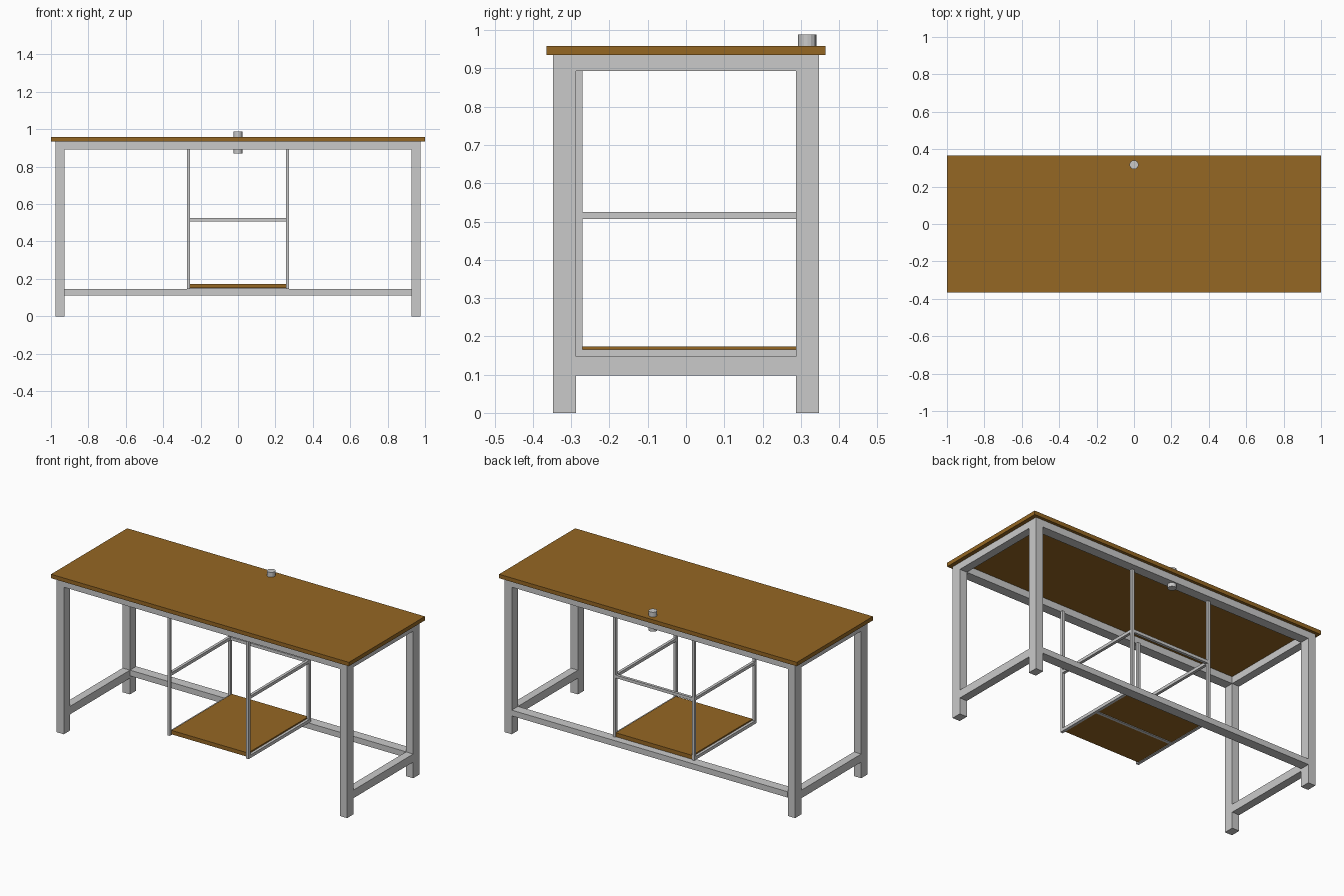
import bpy, math

if "Cube" in bpy.data.objects:
    bpy.data.objects.remove(bpy.data.objects["Cube"])

def material(name, rgb):
    m = bpy.data.materials.new(name)
    m.diffuse_color = (*rgb, 1)
    m.use_nodes = True
    m.node_tree.nodes["Principled BSDF"].inputs["Base Color"].default_value = m.diffuse_color
    return m

metal = material("light grey metal", (0.59, 0.59, 0.59))
wood = material("brown wood", (0.30, 0.135, 0.017))

def box(name, x, y, z, mat):
    """Box from (min, max) ranges on each axis."""
    lo, hi = zip(x, y, z)
    v = [(a, b, c) for a in (lo[0], hi[0]) for b in (lo[1], hi[1]) for c in (lo[2], hi[2])]
    f = [(0, 1, 3, 2), (4, 6, 7, 5), (0, 4, 5, 1), (2, 3, 7, 6), (0, 2, 6, 4), (1, 5, 7, 3)]
    me = bpy.data.meshes.new(name)
    me.from_pydata(v, [], f)
    me.materials.append(mat)
    ob = bpy.data.objects.new(name, me)
    bpy.context.collection.objects.link(ob)
    return ob

def span(sign, a, b):
    return (a, b) if sign > 0 else (-b, -a)

# Table top
box("table_top", (-1, 1), (-0.365, 0.365), (0.935, 0.959), wood)

# Legs and main frame
LX, LY = (0.927, 0.976), (0.287, 0.347)
for sx, side in ((-1, "left"), (1, "right")):
    x = span(sx, *LX)
    for sy, end in ((-1, "front"), (1, "back")):
        box(f"{end}_{side}_leg", x, span(sy, *LY), (0, 0.935), metal)
    box(f"{side}_top_rail", x, (-0.287, 0.287), (0.893, 0.935), metal)
    box(f"{side}_lower_rail", x, (-0.287, 0.287), (0.098, 0.147), metal)
for sy, end in ((-1, "front"), (1, "back")):
    box(f"{end}_top_rail", (-0.927, 0.927), span(sy, *LY), (0.893, 0.935), metal)
box("back_lower_rail", (-0.927, 0.927), (0.288, 0.348), (0.112, 0.147), metal)

# Hanging shelf frame
PX = (0.256, 0.273)
for sx, side in ((-1, "left"), (1, "right")):
    x = span(sx, *PX)
    box(f"front_{side}_shelf_post", x, (-0.288, -0.271), (0.147, 0.893), metal)
    box(f"back_{side}_shelf_post", x, (0.293, 0.310), (0.147, 0.893), metal)
    box(f"{side}_shelf_middle_bar", x, (-0.271, 0.293), (0.507, 0.525), metal)
    box(f"{side}_shelf_bottom_bar", x, (-0.271, 0.293), (0.147, 0.166), metal)
box("back_shelf_middle_bar", (-0.256, 0.256), (0.293, 0.310), (0.507, 0.525), metal)
box("shelf_cross_bar", (-0.256, 0.256), (-0.009, 0.009), (0.146, 0.16), metal)
box("shelf_board", (-0.257, 0.257), (-0.271, 0.308), (0.150, 0.174), wood)

# Cable tube through the table top
bpy.ops.mesh.primitive_cylinder_add(vertices=16, radius=0.024, depth=0.118,
                                    location=(0, 0.317, 0.929))
tube = bpy.context.object
tube.name = "cable_tube"
tube.data.materials.append(metal)
